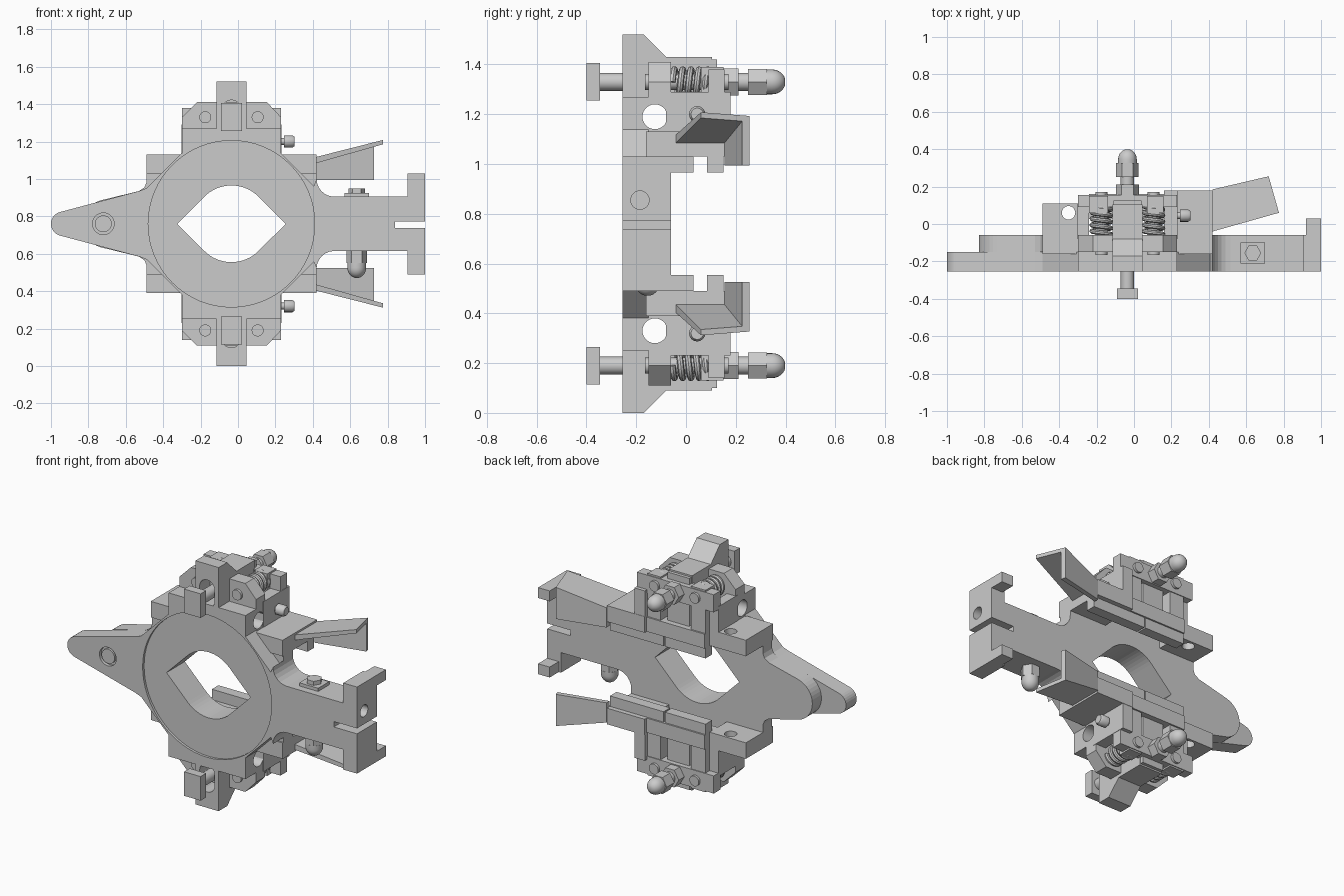
import bpy, bmesh, math
from mathutils import Vector

if "Cube" in bpy.data.objects:
    bpy.data.objects.remove(bpy.data.objects["Cube"])

ZC = 0.76      # height of the mirror plane; all h values are measured from it
CX = -0.035    # centre of the round opening


def finish(name, bm, mirror=False, smooth=False):
    if mirror:
        d = bmesh.ops.duplicate(bm, geom=bm.verts[:] + bm.edges[:] + bm.faces[:])
        for v in d['geom']:
            if isinstance(v, bmesh.types.BMVert):
                v.co.z *= -1
    bmesh.ops.recalc_face_normals(bm, faces=bm.faces[:])
    me = bpy.data.meshes.new(name)
    bm.to_mesh(me)
    bm.free()
    ob = bpy.data.objects.new(name, me)
    ob.location.z = ZC
    bpy.context.collection.objects.link(ob)
    if smooth:
        bpy.ops.object.select_all(action='DESELECT')
        ob.select_set(True)
        bpy.context.view_layer.objects.active = ob
        bpy.ops.object.shade_smooth_by_angle(angle=math.radians(35))
    return ob


def place(axis, u, v, t):
    return {'x': (t, u, v), 'y': (u, t, v), 'z': (u, v, t)}[axis]


def prism(name, pts, a, b, axis='y', mirror=False):
    bm = bmesh.new()
    lo = [bm.verts.new(place(axis, u, v, a)) for u, v in pts]
    hi = [bm.verts.new(place(axis, u, v, b)) for u, v in pts]
    bm.faces.new(lo)
    bm.faces.new(hi)
    for i in range(len(pts)):
        j = (i + 1) % len(pts)
        bm.faces.new((lo[i], lo[j], hi[j], hi[i]))
    return finish(name, bm, mirror)


def boxes(name, items, mirror=True):
    bm = bmesh.new()
    for x0, x1, y0, y1, h0, h1 in items:
        for v in bmesh.ops.create_cube(bm, size=1)['verts']:
            v.co = Vector(((x0 + x1) / 2 + v.co.x * (x1 - x0), (y0 + y1) / 2 + v.co.y * (y1 - y0),
                           (h0 + h1) / 2 + v.co.z * (h1 - h0)))
    return finish(name, bm, mirror)


def lathe(name, prof, u, v, axis, n=24, mirror=True):
    """prof is (radius, position along axis) pairs"""
    bm = bmesh.new()
    rings = [[bm.verts.new(place(axis, u + r * math.cos(k * math.tau / n), v + r * math.sin(k * math.tau / n), t))
              for k in range(n)] for r, t in prof]
    for A, B in zip(rings, rings[1:]):
        for k in range(n):
            bm.faces.new((A[k], A[(k + 1) % n], B[(k + 1) % n], B[k]))
    bm.faces.new(rings[0])
    bm.faces.new(rings[-1])
    return finish(name, bm, mirror, n > 8)


def cut(ob, cutters):
    for c in cutters:
        m = ob.modifiers.new('cut', 'BOOLEAN')
        m.operation, m.object, m.solver = 'DIFFERENCE', c, 'EXACT'
    bpy.context.view_layer.update()
    me = bpy.data.meshes.new_from_object(ob.evaluated_get(bpy.context.evaluated_depsgraph_get()))
    ob.modifiers.clear()
    ob.data = me


def arc(cx, cy, r, a0, a1, n):
    return [(cx + r * math.cos(math.radians(a0 + (a1 - a0) * i / n)),
             cy + r * math.sin(math.radians(a0 + (a1 - a0) * i / n))) for i in range(n + 1)]


def both(up):
    return up + [(x, -h) for x, h in reversed(up) if abs(h) > 1e-5]


# main body: front layer and rear layer
right_arm = arc(0.515, 0.24, 0.095, 180, 270, 6) + [(0.905, 0.145), (0.905, 0.27), (1, 0.27)]
front = prism('body_front', both(arc(-0.935, 0, 0.065, 180, 105, 6) + [(-0.53, 0.175), (-0.49, 0.19),
              (-0.3, 0.378), (-0.3, 0.51), (0.23, 0.51), (0.23, 0.378), (0.405, 0.203)] + right_arm), -0.255, -0.15)
rear = prism('body_rear', both(arc(-0.7, 0, 0.13, 180, 105, 8) + [(-0.53, 0.175), (-0.5, 0.195), (-0.49, 0.22),
             (-0.49, 0.37), (-0.3, 0.37), (-0.3, 0.57), (-0.22, 0.65), (0.155, 0.65), (0.23, 0.57),
             (0.23, 0.37), (0.42, 0.37)] + right_arm), -0.15, -0.06)
tab = prism('end_tab', [(-0.255, 0.49), (-0.255, 0.76), (-0.17, 0.76), (-0.08, 0.67), (0.105, 0.67), (0.105, 0.49)],
            -0.115, 0.045, 'x', True)

# cutters: diamond opening, face recess, side holes, slit, pivot, bolt slot
opening = prism('cut_opening', arc(CX, 0, 0.205, 45, 135, 16) + [(CX - 0.29, 0)]
                + arc(CX, 0, 0.205, 225, 315, 16) + [(CX + 0.29, 0)], -0.5, 0.5)
recess = lathe('cut_recess', [(0.445, -0.3), (0.445, -0.24)], CX, 0, 'y', 64, False)
side = lathe('cut_side_holes', [(0.05, -0.45), (0.05, 0.35)], -0.125, 0.43, 'x', 28)
slit = boxes('cut_slit', [(0.84, 1.1, -0.5, 0.5, -0.022, 0.012)], False)
pivot = lathe('cut_pivot', [(0.058, -0.3), (0.058, -0.235)], -0.72, 0, 'y', 28, False)
endholes = lathe('cut_end_holes', [(0.037, 0.89), (0.037, 1.1)], -0.185, 0.095, 'x', 24)
slot = prism('cut_slot', arc(CX, 0.61, 0.052, 0, 180, 10) + arc(CX, 0.54, 0.052, 180, 360, 10), -0.4, -0.04, 'y', True)
cut(front, [opening, recess, side, slit, pivot, endholes])
cut(rear, [opening, side, slit, endholes])
cut(tab, [slot])
lathe('pivot_pin', [(0.045, -0.252), (0.045, -0.2)], -0.72, 0, 'y', 28, False)

# lips on the end plate
boxes('end_plate_lips', [(0.92, 1.0, -0.1, 0.03, 0.205, 0.27)])

# side blocks and housing cheeks
left = boxes('left_blocks', [(-0.49, -0.24, -0.16, 0.11, 0.27, 0.37)])
block_hole = lathe('cut_block_hole', [(0.036, -0.6), (0.036, 0.6)], -0.35, 0.06, 'z', 24, False)
cut(left, [block_hole])
boxes('right_blocks', [(0.16, 0.42, -0.16, 0.18, 0.27, 0.37)])
boxes('housing_cheeks', [(0.16, 0.232, -0.08, 0.178, 0.36, 0.53), (-0.302, -0.24, -0.08, 0.11, 0.36, 0.53)])

# sliding jaws: bar, lips, ribs and spring plate
boxes('jaw', [(-0.24, 0.42, 0.03, 0.16, 0.27, 0.36),
              (-0.24, 0.04, 0.085, 0.15, 0.205, 0.28), (0.05, 0.42, 0.085, 0.15, 0.205, 0.28),
              (-0.24, -0.14, 0.06, 0.15, 0.3, 0.63), (0.07, 0.159, 0.06, 0.15, 0.3, 0.63),
              (-0.11, 0.04, -0.02, 0.125, 0.3, 0.66), (-0.3, 0.23, 0.09, 0.155, 0.51, 0.62)])

# long clamp bolts with block heads and domed nuts
dome = [(0.05, 0.32)] + [(0.05 * math.cos(a * math.pi / 14), 0.345 + 0.055 * math.sin(a * math.pi / 14)) for a in range(7)]
boxes('bolt_heads', [(-0.092, 0.022, -0.4, -0.345, 0.495, 0.645)])
lathe('bolt_shanks', [(0.036, -0.36), (0.036, 0.3)], CX, 0.57, 'y')
lathe('lock_nuts', [(0.062, 0.15), (0.062, 0.21)], CX, 0.57, 'y', 6)
lathe('dome_nut_hexes', [(0.06, 0.25), (0.06, 0.325)], CX, 0.57, 'y', 6)
lathe('dome_nuts', dome, CX, 0.57, 'y')

# springs on guide rods
for i, sx in enumerate((CX - 0.14, CX + 0.14)):
    lathe('guide_rods_%d' % i, [(0.032, -0.165), (0.032, 0.17)], sx, 0.57, 'y')
    for s in (1, -1):
        cu = bpy.data.curves.new('spring_path', 'CURVE')
        cu.dimensions, cu.bevel_depth, cu.bevel_resolution, cu.use_fill_caps = '3D', 0.013, 2, True
        sp = cu.splines.new('POLY')
        N = 96
        sp.points.add(N)
        for k in range(N + 1):
            a = k / N * 4.5 * math.tau
            sp.points[k].co = (sx + 0.05 * math.cos(a), -0.055 + 0.15 * k / N, s * (0.57 + 0.05 * math.sin(a)), 1)
        tmp = bpy.data.objects.new('spring_tmp', cu)
        bpy.context.collection.objects.link(tmp)
        bpy.context.view_layer.update()
        bm = bmesh.new()
        bm.from_mesh(bpy.data.meshes.new_from_object(
            tmp.evaluated_get(bpy.context.evaluated_depsgraph_get())))
        bpy.data.objects.remove(tmp)
        finish('spring_%d_%s' % (i, 'top' if s > 0 else 'bottom'), bm, False, True)

# small side screws
lathe('side_screws', [(0.018, 0.2), (0.018, 0.245), (0.033, 0.245), (0.033, 0.29), (0.025, 0.302)], 0.045, 0.44, 'x', 16)

# flared guide horns: sloping plate and back plate
horn = bmesh.new()
for quad, low in (([(0.42, -0.04, 0.358), (0.42, 0.185, 0.358), (0.72, 0.255, 0.433), (0.775, 0.06, 0.448)],
                   [0.325, 0.325, 0.41, 0.425]),
                  ([(0.42, 0.155, 0.35), (0.42, 0.185, 0.35), (0.72, 0.255, 0.43), (0.728, 0.226, 0.43)],
                   [0.235] * 4)):
    vs = [horn.verts.new(p) for p in quad] + [horn.verts.new((p[0], p[1], z)) for p, z in zip(quad, low)]
    bmesh.ops.convex_hull(horn, input=vs)
bmesh.ops.dissolve_limit(horn, angle_limit=0.02, verts=horn.verts[:], edges=horn.edges[:])
finish('guide_horns', horn, True)

# clamp screw through the right arm
lathe('arm_screw_head', [(0.045, 0.14), (0.045, 0.19)], 0.635, -0.155, 'z', 6, False)
boxes('arm_washer', [(0.57, 0.70, -0.21, -0.1, 0.14, 0.165)], False)
lathe('arm_nut_hex', [(0.055, -0.14), (0.055, -0.21)], 0.635, -0.155, 'z', 6, False)
lathe('arm_dome_nut', [(r, 0.11 - t) for r, t in dome], 0.635, -0.155, 'z', 24, False)

for c in (opening, recess, side, slit, pivot, endholes, slot, block_hole):
    bpy.data.objects.remove(c)
